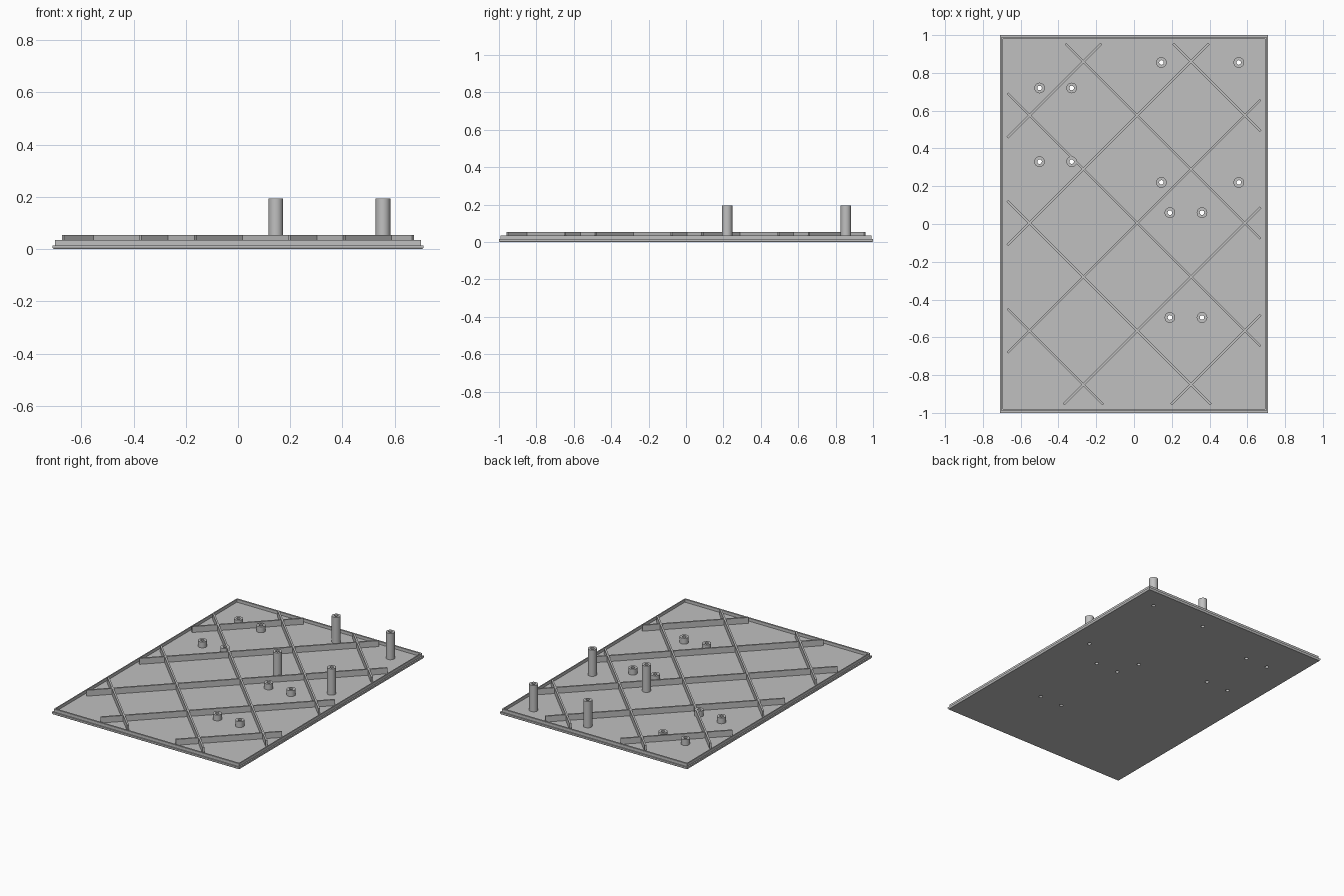
import bpy
import bmesh
from math import radians
from mathutils import Matrix, Vector

cube = bpy.data.objects.get("Cube")
if cube:
    bpy.data.objects.remove(cube)

HALF_X, HALF_Y = 0.71, 1.0
FLOOR, RIM, RIB, POST = 0.015, 0.035, 0.055, 0.195
TUBE_R, HOLE_R = 0.028, 0.012

grey = bpy.data.materials.new("plain grey")
grey.use_nodes = True
colour = (0.53, 0.53, 0.53, 1)
grey.diffuse_color = colour
grey.node_tree.nodes["Principled BSDF"].inputs["Base Color"].default_value = colour


def make_object(name, bm):
    bmesh.ops.recalc_face_normals(bm, faces=bm.faces)
    mesh = bpy.data.meshes.new(name)
    bm.to_mesh(mesh)
    bm.free()
    mesh.materials.append(grey)
    obj = bpy.data.objects.new(name, mesh)
    bpy.context.collection.objects.link(obj)
    return obj


def activate(obj):
    bpy.ops.object.select_all(action="DESELECT")
    obj.select_set(True)
    bpy.context.view_layer.objects.active = obj


def add_cylinder(bm, x, y, radius, low, high):
    bmesh.ops.create_cone(bm, cap_ends=True, segments=32, radius1=radius, radius2=radius,
                          depth=high - low, matrix=Matrix.Translation((x, y, (low + high) / 2)))


def grid_points(xs, ys):
    return [(x, y) for x in xs for y in ys]


tall = grid_points((0.145, 0.555), (0.22, 0.855))
short = grid_points((-0.5, -0.33), (0.33, 0.72)) + grid_points((0.19, 0.36), (-0.495, 0.06))

# Tray: rectangular loops stepping up the outside, over the lip and down to the floor
loops = [(0.004, 0.004, 0), (0, 0, 0.006), (0, 0, FLOOR), (0.009, 0.009, FLOOR),
         (0.009, 0.009, RIM), (0.016, 0.021, RIM), (0.016, 0.021, FLOOR)]
bm = bmesh.new()
rings = []
for dx, dy, z in loops:
    x, y = HALF_X - dx, HALF_Y - dy
    rings.append([bm.verts.new(p) for p in ((-x, -y, z), (x, -y, z), (x, y, z), (-x, y, z))])
for a, b in zip(rings, rings[1:]):
    for i in range(4):
        j = (i + 1) % 4
        bm.faces.new((a[i], a[j], b[j], b[i]))
bm.faces.new(rings[0])
bm.faces.new(rings[-1])
tray = make_object("tray", bm)


# Diagonal ribs, each clipped to a rectangle inside the rim
def make_rib(name, slope, offset):
    lim_x, lim_y = 0.67, 0.955
    xs = sorted(slope * (y - offset) for y in (-lim_y, lim_y))
    x0, x1 = max(xs[0], -lim_x), min(xs[1], lim_x)
    start, end = Vector((x0, slope * x0 + offset)), Vector((x1, slope * x1 + offset))
    mid = (start + end) / 2
    low = FLOOR - 0.005
    bm = bmesh.new()
    place = (Matrix.Translation((mid.x, mid.y, (low + RIB) / 2))
             @ Matrix.Rotation(radians(45 * slope), 4, "Z")
             @ Matrix.Diagonal(((end - start).length, 0.012, RIB - low, 1)))
    bmesh.ops.create_cube(bm, size=1, matrix=place)
    return make_object(name, bm)


ribs = []
for k in range(-2, 3):
    ribs.append(make_rib(f"rising_rib_{k + 3}", 1, -0.012 + 0.57 * k))
    ribs.append(make_rib(f"falling_rib_{k + 3}", -1, 0.022 + 0.57 * k))


# Hollow screw tubes, with open bores
def make_tube(name, x, y, top):
    bm = bmesh.new()
    low = FLOOR - 0.005
    rings = []
    for r, z in ((TUBE_R, low), (TUBE_R, top), (HOLE_R, top), (HOLE_R, low)):
        made = bmesh.ops.create_circle(bm, segments=32, radius=r,
                                       matrix=Matrix.Translation((x, y, z)))
        rings.append(made["verts"])
    for a, b in zip(rings, rings[1:] + rings[:1]):
        for i in range(32):
            j = (i + 1) % 32
            bm.faces.new((a[i], a[j], b[j], b[i]))
    obj = make_object(name, bm)
    activate(obj)
    bpy.ops.object.shade_smooth_by_angle(angle=radians(30))


for i, (x, y) in enumerate(tall):
    make_tube(f"tall_post_{i + 1}", x, y, POST)
for i, (x, y) in enumerate(short):
    make_tube(f"short_boss_{i + 1}", x, y, RIB)

# Holes through the tray floor under every tube
bm = bmesh.new()
for x, y in tall + short:
    add_cylinder(bm, x, y, HOLE_R, -0.05, 0.3)
cutter = make_object("hole_cutter", bm)
cutter.hide_render = True
cut = tray.modifiers.new("holes", "BOOLEAN")
cut.operation = "DIFFERENCE"
cut.solver = "EXACT"
cut.object = cutter
activate(tray)
bpy.ops.object.modifier_apply(modifier=cut.name)
bpy.data.objects.remove(cutter)
